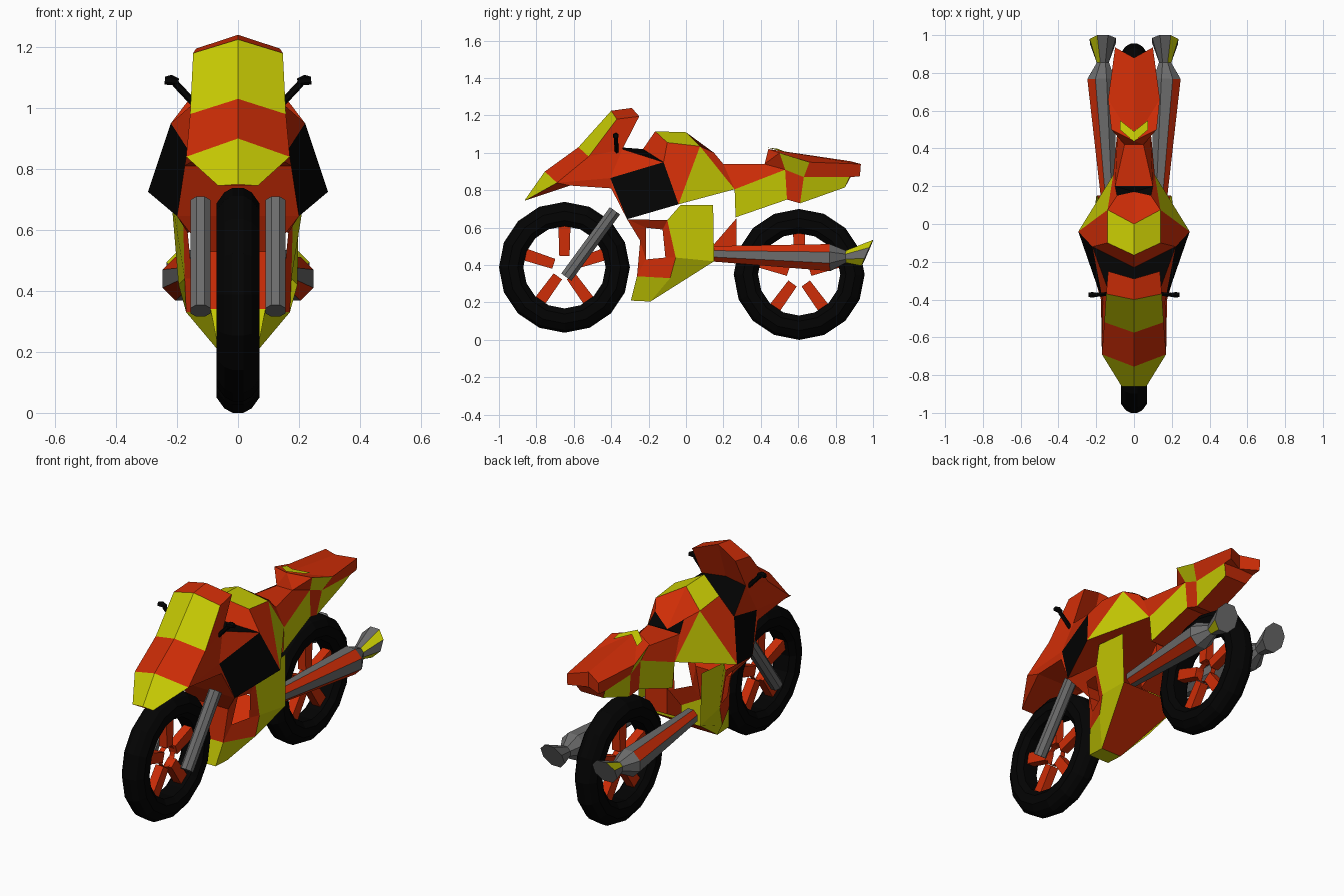
import bpy, bmesh, math
from mathutils import Vector, Matrix

if "Cube" in bpy.data.objects:
    bpy.data.objects.remove(bpy.data.objects["Cube"], do_unlink=True)


def material(name, colour):
    mat = bpy.data.materials.new(name)
    mat.use_nodes = True
    mat.diffuse_color = colour
    mat.node_tree.nodes["Principled BSDF"].inputs["Base Color"].default_value = colour
    return mat


PALETTE = {
    "red": material("red paint", (.62, .026, .002, 1)),
    "yellow": material("yellow paint", (.58, .6, .001, 1)),
    "black": material("black rubber", (.001, .001, .001, 1)),
    "grey": material("grey metal", (.15, .15, .15, 1)),
}
SLOT = {name: index for index, name in enumerate(PALETTE)}


def finish(bm, name):
    """Turn a bmesh into a flat shaded object."""
    bmesh.ops.recalc_face_normals(bm, faces=bm.faces)
    mesh = bpy.data.meshes.new(name)
    bm.to_mesh(mesh)
    bm.free()
    for mat in PALETTE.values():
        mesh.materials.append(mat)
    obj = bpy.data.objects.new(name, mesh)
    bpy.context.collection.objects.link(obj)


def shell(name, points, **panels):
    """Mirrored bodywork: each panel names its corners; ~ means the other side.
    Panels without ~ are repeated on both sides."""
    bm = bmesh.new()
    verts = {}
    for key, (x, y, z) in points.items():
        verts[key] = bm.verts.new((x, y, z))
        verts["~" + key] = bm.verts.new((-x, y, z)) if x else verts[key]
    for colour, outlines in panels.items():
        for outline in outlines:
            keys = outline.split()
            sides = [keys]
            if "~" not in outline:
                sides.append(["~" + k for k in keys])
            for side in sides:
                bm.faces.new([verts[k] for k in side]).material_index = SLOT[colour]
    finish(bm, name)


def tube(name, rings, sides, side, colour, tilt=0):
    """Capped tube through rings of (centre, radius); colour is a rule (ring, face)."""
    bm = bmesh.new()
    axis = (Vector(rings[-1][0]) - Vector(rings[0][0])).normalized()
    u = axis.cross(Vector((0, 0, 1))).normalized()
    v = u.cross(axis)
    loops = []
    for i, (centre, radius) in enumerate(rings):
        loop = []
        for k in range(sides):
            a = (k - .5) * math.tau / sides
            p = Vector(centre) + (u * math.cos(a) + v * math.sin(a)) * radius
            if i == len(rings) - 1:
                p += axis * tilt * radius * math.sin(a)
            loop.append(bm.verts.new((p.x * side, p.y, p.z)))
        loops.append(loop)
    for i, (a, b) in enumerate(zip(loops, loops[1:])):
        for k in range(sides):
            j = (k + 1) % sides
            bm.faces.new((a[k], a[j], b[j], b[k])).material_index = SLOT[colour(i, k)]
    for loop in (loops[0], loops[-1]):
        bm.faces.new(loop).material_index = SLOT[colour(-1, 0)]
    finish(bm, name)


def lathe(name, centre, profile, colour, closed, steps=16):
    """Revolve an (x, radius) profile around the wheel axle."""
    bm = bmesh.new()
    loops = []
    for s in range(steps):
        a = math.tau * s / steps
        loops.append([bm.verts.new((x, centre[0] + r * math.sin(a), centre[1] + r * math.cos(a)))
                      for x, r in profile])
    count = len(profile)
    for s in range(steps):
        a, b = loops[s], loops[(s + 1) % steps]
        for k in range(count if closed else count - 1):
            j = (k + 1) % count
            bm.faces.new((a[k], a[j], b[j], b[k])).material_index = SLOT[colour]
    finish(bm, name)


def wheel(name, centre):
    half = [(.045, .22), (.07, .25), (.07, .3), (.045, .335), (.018, .35)]
    profile = half + [(-x, r) for x, r in reversed(half)]
    lathe(name + "_tyre", centre, profile, "black", True)
    lathe(name + "_hub", centre, [(-.015, .058), (.015, .058)], "red", False)
    # five tapered spokes
    bm = bmesh.new()
    for n in range(5):
        turn = Matrix.Rotation(n * math.tau / 5, 4, "X")
        for vert in bmesh.ops.create_cube(bm, size=1)["verts"]:
            outer = vert.co.z > 0
            local = Vector((vert.co.x * .05, vert.co.y * (.065 if outer else .055),
                            .23 if outer else .06))
            vert.co = turn @ local + Vector((0, *centre))
    finish(bm, name + "_spokes")


wheel("front_wheel", (-.65, .388))
wheel("rear_wheel", (.605, .35))

# upper fairing, screen, cockpit and tank
shell("fairing_and_tank", dict(
    tip_c=(0, -.86, .75), tip=(.065, -.86, .745),
    brow_c=(0, -.755, .9), brow=(.17, -.69, .84),
    mid_c=(0, -.575, 1.03), mid=(.157, -.52, .98),
    top_c=(0, -.4, 1.225), top=(.147, -.37, 1.18),
    back_c=(0, -.29, 1.24), back=(.137, -.25, 1.195),
    cowl=(.165, -.405, .865), jaw=(.175, -.4, .81), lip=(.15, -.62, .825),
    dash=(.14, -.34, 1.02), dash_c=(0, -.36, 1.03),
    shoulder=(.22, -.12, .95), wing=(.295, -.04, .725), chin=(.2, -.315, .645),
    nape=(0, -.23, 1.02), crown=(0, -.165, 1.115), rim=(.14, -.1, 1.055),
    crest=(0, .0, 1.11), hip=(.14, .075, 1.035), saddle=(.09, .15, 1),
    dip=(0, .17, .93), seat_front=(.1, .2, .94), rear=(.11, .26, .805)),
    yellow=["tip_c tip brow brow_c", "mid_c mid top top_c",
            "crown rim hip crest", "wing rear hip"],
    red=["brow_c brow mid mid_c", "top_c top back back_c", "brow mid dash cowl",
         "mid top back dash", "cowl dash shoulder", "back_c back dash dash_c",
         "nape shoulder rim crown", "shoulder wing hip rim", "crest hip saddle dip",
         "hip rear seat_front saddle", "tip_c tip ~tip", "tip brow lip",
         "brow cowl jaw lip", "cowl chin jaw", "tip lip ~lip ~tip",
         "lip jaw ~jaw ~lip", "jaw chin ~chin ~jaw", "chin wing ~wing ~chin",
         "wing rear ~rear ~wing", "rear seat_front ~seat_front ~rear"],
    black=["cowl shoulder wing chin", "dash_c dash shoulder nape",
           "dip saddle seat_front", "dip seat_front ~seat_front"])

# lower fairing: narrow nose, flared side panels, open windows and open back
shell("belly_fairing", dict(
    chin=(.2, -.315, .645), neck=(.11, -.245, .53), corner=(.09, -.262, .34),
    toe=(.065, -.295, .21), keel=(.065, -.19, .205), low=(.17, -.085, .33),
    win_a=(.15, -.215, .6), win_b=(.165, -.125, .59),
    win_c=(.15, -.11, .44), win_d=(.11, -.215, .43),
    arch=(.18, -.1, .64), waist=(.175, -.055, .44),
    top_front=(.22, -.03, .72), top_rear=(.2, .145, .72), heel=(.195, .15, .42)),
    red=["chin neck win_d win_a", "neck corner win_d", "corner low waist win_c win_d",
         "win_b win_c waist arch", "chin win_a win_b arch", "chin neck ~neck ~chin",
         "neck corner ~corner ~neck", "keel heel ~heel ~keel"],
    yellow=["arch waist heel top_rear top_front", "waist low keel heel",
            "corner toe keel low", "corner toe ~toe ~corner", "toe keel ~keel ~toe"])

# seat and the frame below it
shell("seat", dict(
    horn=(.1, .2, .94), rear=(.05, .42, .94), side=(.11, .26, .805),
    hip=(.085, .53, .91), low_rear=(.08, .54, .75), low_front=(.1, .265, .655)),
    red=["horn rear ~rear ~horn", "horn side hip rear", "rear hip ~hip ~rear",
         "low_front low_rear ~low_rear ~low_front", "side low_front ~low_front ~side"],
    yellow=["side hip low_rear low_front"])

# tail hump with a notched end
shell("tail", dict(
    ridge=(0, .44, 1.02), brim=(.12, .5, 1), flank=(.137, .66, .95),
    end=(.1, .935, .94), end_c=(0, .88, .955), end_low=(.1, .93, .875),
    low_c=(0, .88, .87), heel=(.05, .42, .94), hip=(.085, .53, .91),
    sill=(.09, .63, .87), fin=(.1, .875, .87), fin_low=(.07, .85, .815),
    keel=(.07, .61, .73), low=(.08, .54, .75)),
    red=["ridge brim flank", "ridge flank end end_c", "heel brim ridge",
         "heel ridge ~heel", "heel brim hip", "flank end end_low fin sill",
         "hip sill keel low", "low keel ~keel ~low", "keel fin_low ~fin_low ~keel",
         "end_c end end_low low_c", "end_low fin low_c",
         "fin fin_low ~fin_low ~fin low_c"],
    yellow=["brim flank sill hip", "sill fin fin_low keel"])

# painted chevron on the tail
shell("tail_chevron", dict(
    point=(0, .436, 1.028), outer=(.075, .5, 1.011),
    tip=(.075, .55, .998), notch=(0, .49, 1.022)),
    yellow=["point outer tip notch"])

# strut between belly and rear wheel
shell("rear_strut", dict(
    high=(.07, .27, .65), low=(.07, .27, .5), foot=(.07, .14, .43), top=(.07, .14, .5)),
    red=["high low foot top", "high low ~low ~high", "low foot ~foot ~low",
         "high top ~top ~high"])


def exhaust_colour(ring, face):
    if face not in (1, 7):
        return "grey"
    return {0: "red", 2: "yellow"}.get(ring, "grey")


# forks, exhausts and handlebars on both sides
for side, label in ((1, "left"), (-1, "right")):
    tube(label + "_fork", [((.123, -.64, .335), .036), ((.123, -.38, .69), .036)],
         8, side, lambda ring, face: "grey")
    tube(label + "_exhaust", [((.135, .15, .46), .045), ((.175, .77, .44), .078),
                              ((.165, .855, .445), .035), ((.165, .97, .465), .075)],
         8, side, exhaust_colour, tilt=.45)
    tube(label + "_handlebar", [((.13, -.37, 1), .012), ((.205, -.375, 1.08), .012)],
         6, side, lambda ring, face: "black")
    tube(label + "_grip", [((.195, -.375, 1.085), .012), ((.22, -.375, 1.092), .017),
                           ((.24, -.375, 1.09), .013)],
         6, side, lambda ring, face: "black")
